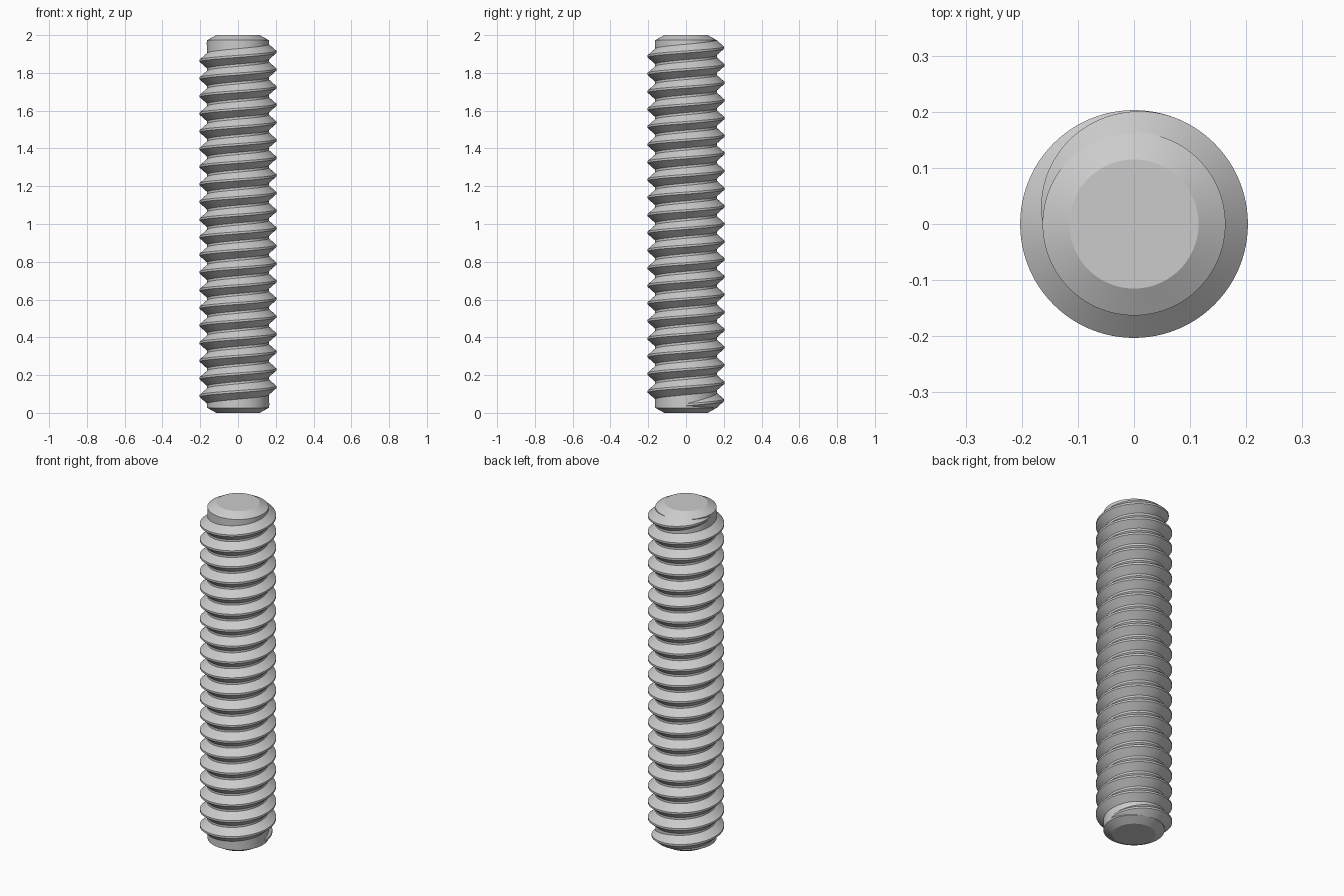
import bpy, bmesh
from math import pi, sin, cos, radians

cube = bpy.data.objects.get("Cube")
if cube:
    bpy.data.objects.remove(cube, do_unlink=True)

HEIGHT, CORE_R, CREST_R, TIP_R = 2.0, 0.163, 0.203, 0.115
CHAMFER = 0.027
SEGS = 96                      # segments per turn
PITCH, TURNS, START_Z = 0.0934, 20.5, 0.043
CREST_FLAT, FLANK_SLOPE, FADE = 0.011, 0.88, radians(115)
ROOT_R = CORE_R - 0.001        # thread foot sits just inside the core

steel = bpy.data.materials.new("grey_steel")
steel.use_nodes = True
grey = (0.6, 0.6, 0.6, 1)
steel.diffuse_color = grey
steel.node_tree.nodes["Principled BSDF"].inputs["Base Color"].default_value = grey


def finish(bm, name):
    """Turn a bmesh into a smooth object with sharp edges kept."""
    bmesh.ops.recalc_face_normals(bm, faces=bm.faces)
    mesh = bpy.data.meshes.new(name)
    bm.to_mesh(mesh)
    bm.free()
    mesh.materials.append(steel)
    obj = bpy.data.objects.new(name, mesh)
    bpy.context.collection.objects.link(obj)
    bpy.ops.object.select_all(action='DESELECT')
    obj.select_set(True)
    bpy.context.view_layer.objects.active = obj
    bpy.ops.object.shade_smooth_by_angle(angle=radians(20))


def bridge(bm, a, b):
    """Join two closed rows of vertices with quads."""
    n = len(a)
    for i in range(n):
        j = (i + 1) % n
        bm.faces.new((a[i], a[j], b[j], b[i]))


# Core rod with chamfered ends
bm = bmesh.new()
profile = [(TIP_R, 0), (CORE_R, CHAMFER), (CORE_R, HEIGHT - CHAMFER), (TIP_R, HEIGHT)]
rings = [[bm.verts.new((r * cos(2 * pi * i / SEGS), r * sin(2 * pi * i / SEGS), z))
          for i in range(SEGS)] for r, z in profile]
for low, high in zip(rings, rings[1:]):
    bridge(bm, low, high)
bm.faces.new(rings[0])
bm.faces.new(rings[-1])
finish(bm, "core_rod")

# Right-handed helical thread, fading into the core at both ends
bm = bmesh.new()
total = TURNS * 2 * pi
steps = int(TURNS * SEGS)
rows = []
for i in range(steps + 1):
    a = total * i / steps
    t = min(1, a / FADE, (total - a) / FADE)
    rise = 0.0005 + (CREST_R - ROOT_R - 0.0005) * sin(t * pi / 2)
    z = START_Z + PITCH * a / (2 * pi)
    half = CREST_FLAT / 2
    foot = half + rise * FLANK_SLOPE
    crest = ROOT_R + rise
    section = [(ROOT_R, -foot), (crest, -half), (crest, half), (ROOT_R, foot)]
    rows.append([bm.verts.new((r * cos(a), r * sin(a), z + dz)) for r, dz in section])
for a, b in zip(rows, rows[1:]):
    bridge(bm, a, b)
bm.faces.new(rows[0])
bm.faces.new(rows[-1])
finish(bm, "screw_thread")
